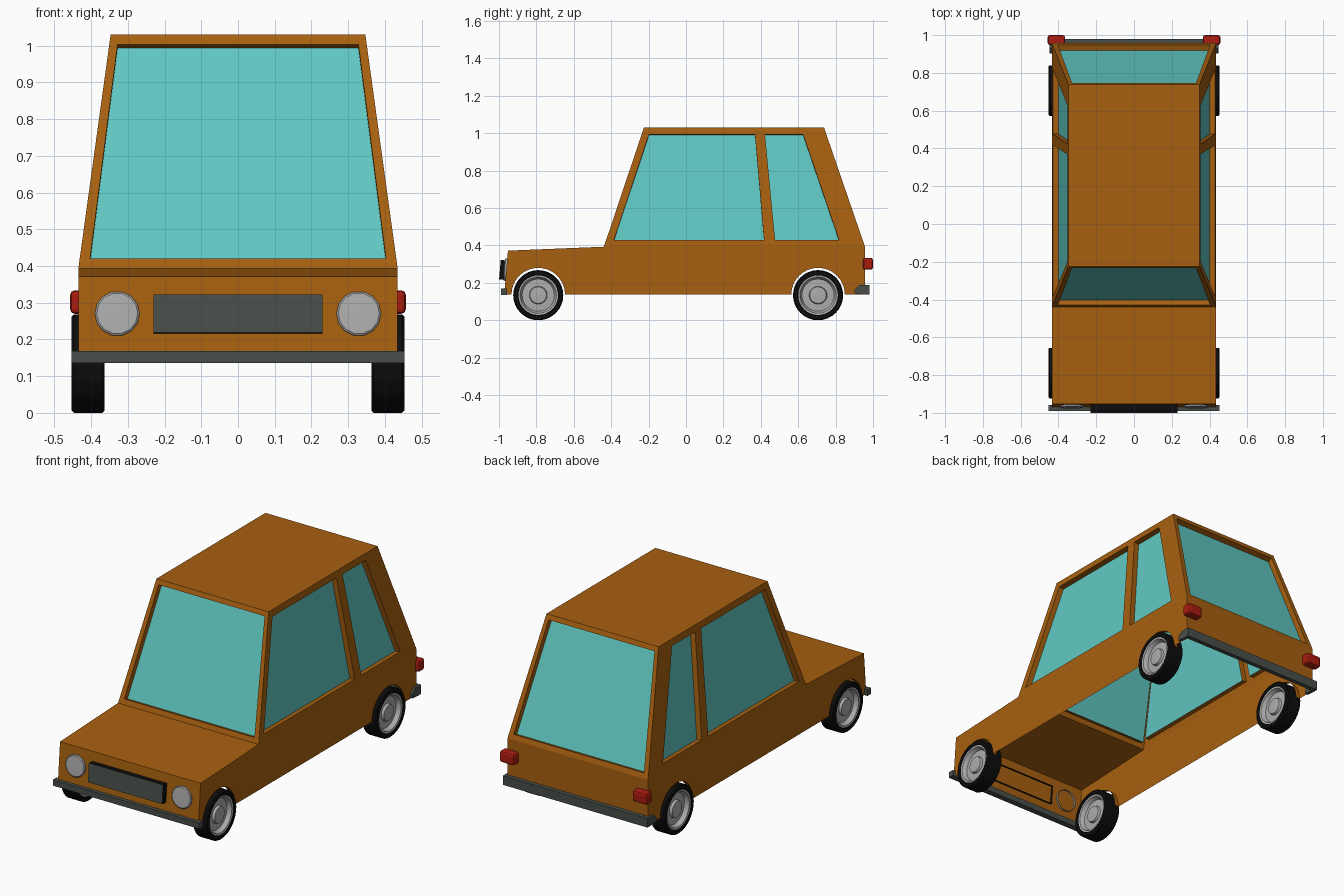
import bpy, bmesh, math
from mathutils import Vector, Matrix

if "Cube" in bpy.data.objects:
    bpy.data.objects.remove(bpy.data.objects["Cube"])


def material(name, rgb):
    m = bpy.data.materials.new(name)
    m.diffuse_color = (*rgb, 1)
    m.use_nodes = True
    m.node_tree.nodes["Principled BSDF"].inputs["Base Color"].default_value = m.diffuse_color
    return m


PAINT = material("brown paint", (0.39, 0.117, 0.005))
GLASS = material("turquoise glass", (0.12, 0.58, 0.55))
TRIM = material("dark grey trim", (0.065, 0.078, 0.068))
BLACK = material("black rubber", (0.004, 0.004, 0.004))
METAL = material("light grey metal", (0.42, 0.42, 0.42))
RED = material("red lamp", (0.40, 0.012, 0.005))


def finish(name, bm, mats, bevel=0, smooth=False):
    bmesh.ops.remove_doubles(bm, verts=bm.verts, dist=1e-5)
    bmesh.ops.recalc_face_normals(bm, faces=bm.faces)
    me = bpy.data.meshes.new(name)
    bm.to_mesh(me)
    bm.free()
    for m in mats:
        me.materials.append(m)
    ob = bpy.data.objects.new(name, me)
    bpy.context.collection.objects.link(ob)
    if bevel:
        mod = ob.modifiers.new("bevel", 'BEVEL')
        mod.width, mod.segments = bevel, 2
    if smooth:
        bpy.context.view_layer.objects.active = ob
        ob.select_set(True)
        bpy.ops.object.shade_smooth_by_angle(angle=math.radians(30))
        ob.select_set(False)
    return ob


def face(bm, pts, mat=0):
    f = bm.faces.new([bm.verts.new(p) for p in pts])
    f.material_index = mat


def box(name, lo, hi, mat, bevel=0):
    bm = bmesh.new()
    mid = (Vector(lo) + Vector(hi)) / 2
    size = Vector(hi) - Vector(lo)
    bmesh.ops.create_cube(bm, size=1, matrix=Matrix.Translation(mid) @ Matrix.Diagonal((*size, 1)))
    return finish(name, bm, [mat], bevel)


def lathe(name, profile, segs, matrix, mat):
    """Spin (radius, height) points about local z."""
    bm = bmesh.new()
    vs = [bm.verts.new((r, 0, h)) for r, h in profile]
    es = [bm.edges.new(p) for p in zip(vs, vs[1:])]
    bmesh.ops.spin(bm, geom=vs + es, cent=(0, 0, 0), axis=(0, 0, 1),
                   angle=math.tau, steps=segs, use_duplicate=False)
    bmesh.ops.transform(bm, matrix=matrix, verts=bm.verts)
    return finish(name, bm, [mat], smooth=True)


# ---- body shell: open underneath, with recessed windows
W, WR = 0.435, 0.347                   # half widths at belt and roof
BELT, ROOF, SILL = 0.393, 1.03, 0.137
YF, YR = (-0.439, -0.225), (0.957, 0.738)   # screen ends: belt, roof
POST = (0.447, 0.395)                  # middle post: belt, roof
NOSE, NOSE_Z, CHIN = -0.952, 0.372, -0.972
WHEELS = (-0.79, 0.706)
ARCH = 0.143


def mix(ab, z):
    t = (z - BELT) / (ROOF - BELT)
    return ab[0] + (ab[1] - ab[0]) * t


def panel(bm, outer, window, depth=0.03):
    """Quad panel with a window sunk towards the cabin centre."""
    o, w = [Vector(p) for p in outer], [Vector(p) for p in window]
    n = (o[1] - o[0]).cross(o[3] - o[0]).normalized()
    if n.dot(Vector((0, 0.26, 0.6)) - o[0]) < 0:
        n = -n
    g = [p + n * depth for p in w]
    for i in range(4):
        j = (i + 1) % 4
        face(bm, (o[i], o[j], w[j], w[i]))
        face(bm, (w[i], w[j], g[j], g[i]))
    face(bm, g, 1)


bm = bmesh.new()
# windscreen and rear screen
for ys in (YF, YR):
    outer = [(-W, ys[0], BELT), (W, ys[0], BELT), (WR, ys[1], ROOF), (-WR, ys[1], ROOF)]
    lo, hi = 0.42, 1.004
    panel(bm, outer, [(x, mix(ys, z), z) for x, z in
                      ((-0.403, lo), (0.403, lo), (0.328, hi), (-0.328, hi))])
# roof, bonnet, nose and tail
face(bm, [(-WR, YF[1], ROOF), (WR, YF[1], ROOF), (WR, POST[1], ROOF),
          (WR, YR[1], ROOF), (-WR, YR[1], ROOF), (-WR, POST[1], ROOF)])
for a, b in (((NOSE, NOSE_Z), (YF[0], BELT)), ((CHIN, SILL), (NOSE, NOSE_Z)),
             ((YR[0], SILL), (YR[0], BELT))):
    face(bm, [(-W, *a), (W, *a), (W, *b), (-W, *b)])
for s in (-1, 1):
    # two side windows
    for a, b, win in ((YF, POST, (-0.385, 0.417, 0.369, -0.198)),
                      (POST, YR, (0.476, 0.818, 0.626, 0.422))):
        outer = [(s * W, a[0], BELT), (s * W, b[0], BELT), (s * WR, b[1], ROOF), (s * WR, a[1], ROOF)]
        zs = (0.43, 0.43, 0.994, 0.994)
        panel(bm, outer, [(s * mix((W, WR), z), y, z) for y, z in zip(win, zs)])
    # lower side with wheel arches and their inner lips
    outline = [(CHIN, SILL)]
    for cy in WHEELS:
        arc = [(cy - ARCH * math.cos(math.pi * i / 16), SILL + ARCH * math.sin(math.pi * i / 16))
               for i in range(17)]
        outline += arc
        for p, q in zip(arc, arc[1:]):
            face(bm, [(s * W, *p), (s * W, *q), (s * (W - 0.025), *q), (s * (W - 0.025), *p)])
    outline += [(YR[0], SILL), (YR[0], BELT), (POST[0], BELT), (YF[0], BELT), (NOSE, NOSE_Z)]
    face(bm, [(s * W, y, z) for y, z in outline])
finish("car_body", bm, [PAINT, GLASS])

# ---- grille: open-backed black box with grey front, leaning with the nose
lean = math.atan2(NOSE - CHIN, NOSE_Z - SILL)
bm = bmesh.new()
bmesh.ops.create_cube(bm, size=1, matrix=Matrix.Translation((0, -0.972, 0.2685))
                      @ Matrix.Rotation(-lean, 4, 'X') @ Matrix.Diagonal((0.46, 0.046, 0.104, 1)))
bm.normal_update()
bmesh.ops.delete(bm, geom=[f for f in bm.faces if f.normal.y > 0.9], context='FACES')
for f in bm.faces:
    f.material_index = 1 if f.normal.y < -0.9 else 0
finish("grille", bm, [BLACK, TRIM])

# ---- lamps and wheels, both sides
for s, side in ((-1, "left"), (1, "right")):
    aim = Matrix.Translation((s * 0.329, -0.961, 0.27)) @ Matrix.Rotation(math.pi / 2 - lean, 4, 'X')
    lathe("headlight_" + side, [(0, 0.014), (0.056, 0.012), (0.061, 0.008), (0.061, -0.012)],
          14, aim, METAL)
    xs = sorted((s * 0.365, s * 0.457))
    box("tail_light_" + side, (xs[0], 0.947, 0.27), (xs[1], 1.0, 0.334), RED, 0.012)
    for cy, end in zip(WHEELS, ("front", "rear")):
        hub = Matrix.Translation((s * 0.408, cy, 0.134)) @ Matrix.Rotation(s * math.pi / 2, 4, 'Y')
        lathe(f"tyre_{end}_{side}",
              [(0.105, -0.04), (0.11, -0.045), (0.128, -0.045), (0.134, -0.039), (0.134, 0.039),
               (0.128, 0.045), (0.11, 0.045), (0.105, 0.04), (0.105, -0.04)], 32, hub, BLACK)
        half = [(0.106, 0.041), (0.097, 0.039), (0.086, 0.016), (0.048, 0.018), (0.044, 0.032), (0, 0.036)]
        lathe(f"rim_{end}_{side}", half[::-1] + [(r, -h) for r, h in half], 32, hub, METAL)

# ---- bumpers
box("front_bumper", (-0.453, -0.99, 0.136), (0.453, -0.957, 0.169), TRIM)
box("rear_bumper", (-0.448, 0.955, 0.138), (0.448, 0.98, 0.189), TRIM)
for s, side in ((-1, "left"), (1, "right")):
    bm = bmesh.new()
    prof = [(0.902, 0.142), (0.956, 0.138), (0.956, 0.189), (0.928, 0.189), (0.902, 0.165)]
    a, b = s * 0.43, s * 0.448
    face(bm, [(a, *p) for p in prof])
    face(bm, [(b, *p) for p in prof])
    for p, q in zip(prof, prof[1:] + prof[:1]):
        face(bm, [(a, *p), (a, *q), (b, *q), (b, *p)])
    finish("rear_bumper_end_" + side, bm, [TRIM])
